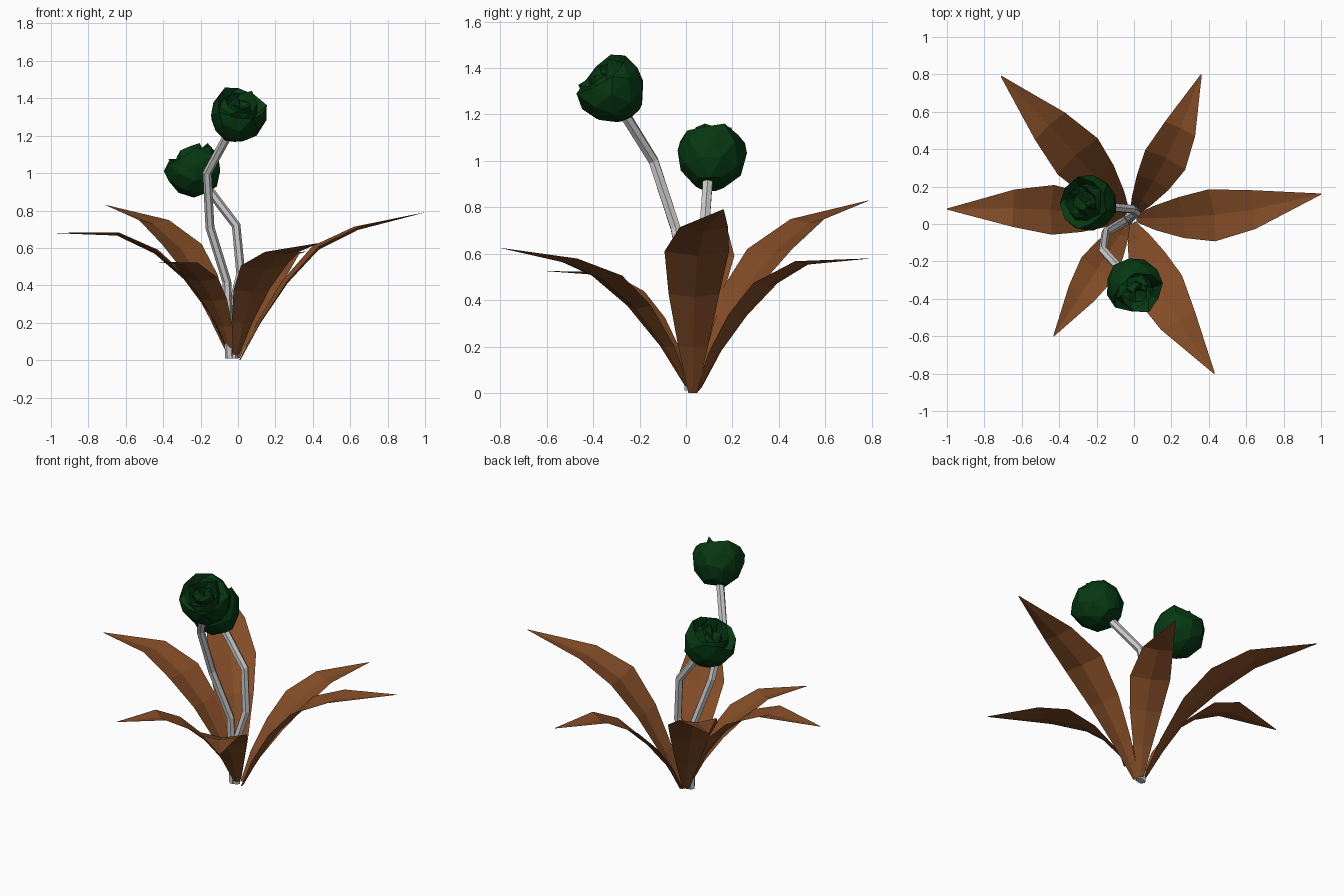
import bpy, bmesh, math, random
from mathutils import Vector

if "Cube" in bpy.data.objects:
    bpy.data.objects.remove(bpy.data.objects["Cube"])

random.seed(4)

def material(name, rgb):
    m = bpy.data.materials.new(name)
    m.diffuse_color = (*rgb, 1)
    m.use_nodes = True
    m.node_tree.nodes["Principled BSDF"].inputs["Base Color"].default_value = m.diffuse_color
    return m

BROWN = material("leaf_brown", (0.225, 0.072, 0.02))
GREEN = material("bud_green", (0.002, 0.04, 0.006))

def mesh_object(name, verts, faces, mat=None):
    me = bpy.data.meshes.new(name)
    me.from_pydata(verts, [], faces)
    ob = bpy.data.objects.new(name, me)
    bpy.context.collection.objects.link(ob)
    if mat:
        me.materials.append(mat)
    return ob

# Leaves: folded blades, three points wide, arching out from the root
ROOT = Vector((-0.02, 0.03, 0))
REACH = [0.03, 0.13, 0.27, 0.43, 0.64, 1.0]
HALF = [0.02, 0.065, 0.11, 0.14, 0.105, 0.003]

def leaf(name, tip, heights, width, bend):
    out = Vector((*tip, 0)) - ROOT
    length = out.length
    out.normalize()
    side = Vector((-out.y, out.x, 0))
    path = [(f * length, z) for f, z in zip(REACH, heights)]
    verts, faces = [], []
    for i, (r, z) in enumerate(path):
        a, b = path[max(i - 1, 0)], path[min(i + 1, 5)]
        t = Vector((b[0] - a[0], b[1] - a[1])).normalized()
        normal = out * -t.y + Vector((0, 0, t.x))
        c = ROOT + out * r + Vector((0, 0, z)) + side * bend * math.sin(math.pi * REACH[i])
        w = HALF[i] * width
        lift = normal * w * 0.09
        for p in (c - side * w + lift, c - lift, c + side * w + lift):
            p.z = max(p.z, 0)
            verts.append(p)
    for i in range(5):
        for j in range(2):
            k = i * 3 + j
            faces.append((k, k + 1, k + 4, k + 3))
    mesh_object(name, verts, faces, BROWN)

leaf("leaf_back_left", (-0.71, 0.79), [0.02, 0.22, 0.45, 0.61, 0.74, 0.83], 1.03, -0.015)
leaf("leaf_back_right", (0.36, 0.80), [0.01, 0.17, 0.33, 0.465, 0.56, 0.58], 0.85, -0.03)
leaf("leaf_right", (1.0, 0.16), [0.0, 0.2, 0.42, 0.6, 0.705, 0.79], 1.0, -0.04)
leaf("leaf_front_right", (0.43, -0.80), [0.03, 0.2, 0.37, 0.495, 0.57, 0.625], 0.98, -0.04)
leaf("leaf_front_left", (-0.43, -0.60), [0.03, 0.18, 0.32, 0.43, 0.515, 0.525], 0.75, 0.0)
leaf("leaf_left", (-1.0, 0.08), [0.04, 0.25, 0.44, 0.58, 0.675, 0.68], 0.95, -0.025)

# Stems: bent six-sided tubes
def stem(name, pts, radius=0.024, sides=6):
    pts = [Vector(p) for p in pts]
    verts, faces = [], []
    for i, p in enumerate(pts):
        t = (pts[min(i + 1, len(pts) - 1)] - pts[max(i - 1, 0)]).normalized()
        if i == 0:
            t = Vector((0, 0, 1))
        u = t.cross(Vector((0, 1, 0))).normalized()
        v = t.cross(u)
        for k in range(sides):
            a = 2 * math.pi * k / sides
            verts.append(p + (u * math.cos(a) + v * math.sin(a)) * radius)
    for i in range(len(pts) - 1):
        for k in range(sides):
            a, b = i * sides + k, i * sides + (k + 1) % sides
            faces.append((a, b, b + sides, a + sides))
    faces.append(tuple(range(sides)))
    mesh_object(name, verts, faces)

stem("tall_stem", [(-0.045, 0.015, 0.01), (-0.06, 0.01, 0.42), (-0.15, -0.045, 0.71),
                   (-0.165, -0.14, 1.0), (-0.05, -0.27, 1.21)])
stem("short_stem", [(-0.025, 0.02, 0.01), (-0.03, 0.03, 0.28), (0.015, 0.06, 0.46),
                    (-0.01, 0.08, 0.72), (-0.17, 0.095, 0.93)])

# Buds: faceted cups with a ragged rim, nested petals sunk inside
PROFILE = [(0.07, -0.135), (0.13, -0.07), (0.152, 0.01), (0.135, 0.085),
           (0.105, 0.04), (0.09, 0.1), (0.065, 0.035), (0.045, 0.085)]

def bud(name, centre, axis, sides=9):
    rot = Vector((0, 0, 1)).rotation_difference(Vector(axis))
    verts, faces = [], []
    for i, (r, z) in enumerate(PROFILE):
        jit = 0.006 if i < 3 else 0.025
        for k in range(sides):
            a = 2 * math.pi * (k + 0.5 * (i % 2)) / sides
            rr = r + random.uniform(-jit, jit) * 0.5
            verts.append(Vector((rr * math.cos(a), rr * math.sin(a),
                                 z + random.uniform(-jit, jit))))
    for i in range(len(PROFILE) - 1):
        for k in range(sides):
            a, b = i * sides + k, i * sides + (k + 1) % sides
            c, d = b + sides, a + sides
            faces += [(a, b, d), (b, c, d)] if i % 2 == 0 else [(a, b, c), (a, c, d)]
    n = len(verts)
    verts += [Vector((0, 0, -0.145)), Vector((0, 0, 0.05))]
    for k in range(sides):
        k2 = (k + 1) % sides
        faces.append((n, k2, k))
        faces.append((n + 1, n - sides + k, n - sides + k2))
    mesh_object(name, [rot @ v + Vector(centre) for v in verts], faces, GREEN)

bud("tall_bud", (0.0, -0.325, 1.31), (0.2, -0.55, 0.7))
bud("short_bud", (-0.24, 0.11, 1.02), (-0.45, 0.05, 0.85))
